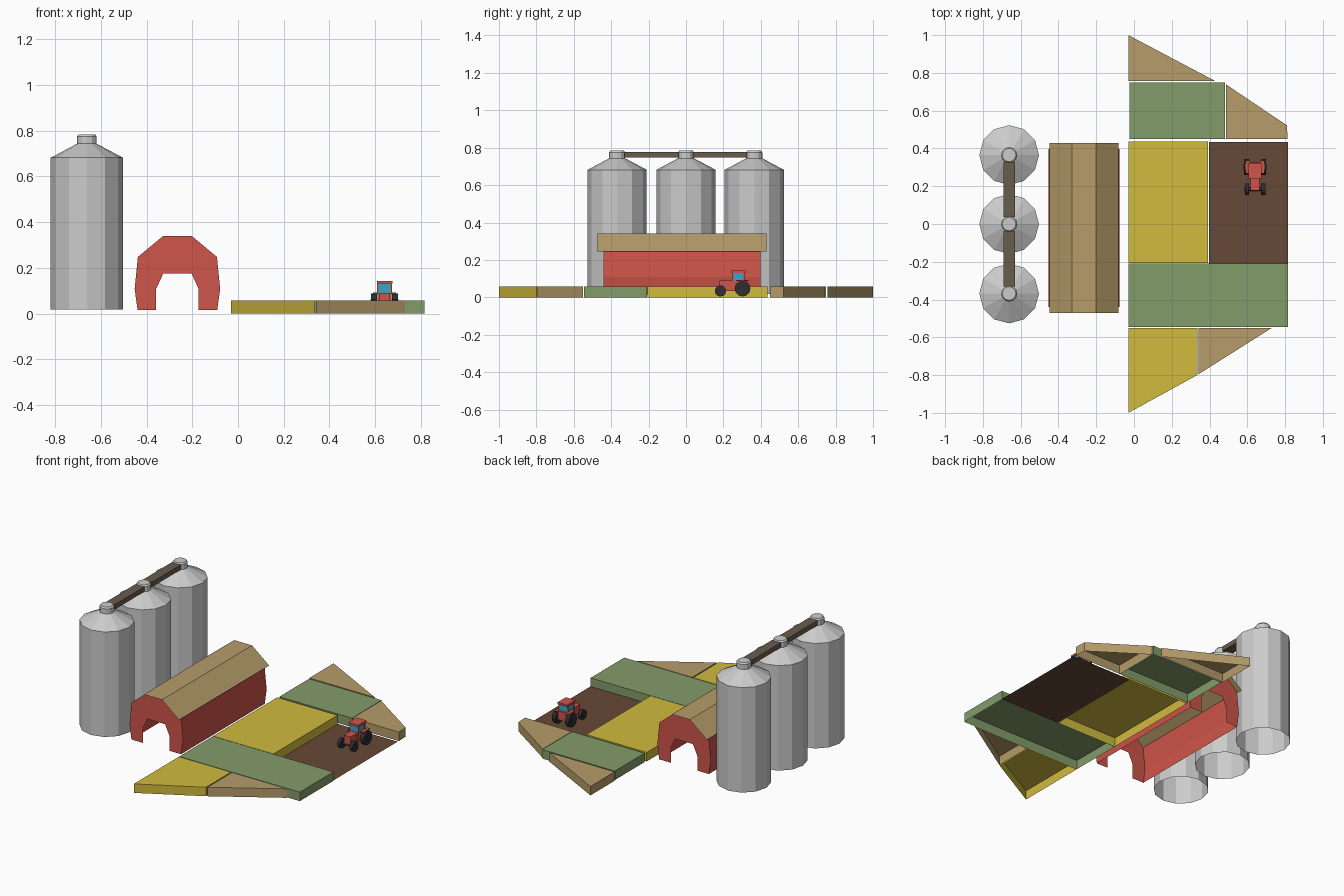
import bpy, bmesh, math
from mathutils import Matrix

if "Cube" in bpy.data.objects:
    bpy.data.objects.remove(bpy.data.objects["Cube"])

def material(name, r, g, b):
    m = bpy.data.materials.new(name)
    m.diffuse_color = [(c / 255) ** 2.2 for c in (r, g, b)] + [1]
    m.use_nodes = True
    m.node_tree.nodes["Principled BSDF"].inputs["Base Color"].default_value = m.diffuse_color
    return m

RED = material("red", 205, 85, 75)
TAN = material("tan", 180, 155, 105)
GREEN = material("green", 130, 155, 105)
YELLOW = material("yellow", 208, 185, 65)
SOIL = material("soil", 102, 74, 58)
DARK = material("dark", 50, 50, 52)
GLASS = material("glass", 60, 165, 200)
PIPE = material("pipe", 105, 92, 78)

def finish(name, bm, mat=None):
    bmesh.ops.recalc_face_normals(bm, faces=bm.faces)
    me = bpy.data.meshes.new(name)
    bm.to_mesh(me)
    bm.free()
    if mat:
        me.materials.append(mat)
    ob = bpy.data.objects.new(name, me)
    bpy.context.collection.objects.link(ob)
    return ob

def box(name, x0, x1, y0, y1, z0, z1, mat):
    bm = bmesh.new()
    m = Matrix.Translation(((x0 + x1) / 2, (y0 + y1) / 2, (z0 + z1) / 2))
    bmesh.ops.create_cube(bm, size=1, matrix=m @ Matrix.Diagonal((x1 - x0, y1 - y0, z1 - z0, 1)))
    return finish(name, bm, mat)

def strip(bm, a, b, closed=False):
    n = len(a)
    for i in range(n if closed else n - 1):
        j = (i + 1) % n
        bm.faces.new((a[i], a[j], b[j], b[i]))

def panel(name, pts, mat):
    # Raised field patch: top and sides, open underneath
    bm = bmesh.new()
    low = [bm.verts.new((x, y, 0)) for x, y in pts]
    top = [bm.verts.new((x, y, 0.057)) for x, y in pts]
    strip(bm, low, top, True)
    bm.faces.new(top)
    return finish(name, bm, mat)

def rect(x0, x1, y0, y1):
    return [(x0, y0), (x1, y0), (x1, y1), (x0, y1)]

# Silos: twelve-sided, open at the bottom, with a capped cone roof
X = -0.661
for n, y in enumerate((-0.368, 0, 0.365)):
    bm = bmesh.new()
    prev = None
    for r, z in ((0.158, 0.017), (0.158, 0.682), (0.043, 0.743), (0.043, 0.775), (0.036, 0.784)):
        ring = [bm.verts.new((X + r * math.cos(k * math.pi / 6), y + r * math.sin(k * math.pi / 6), z))
                for k in range(12)]
        if prev:
            strip(bm, prev, ring, True)
        prev = ring
    bm.faces.new(prev)
    finish(f"silo_{n + 1}", bm)

# Conveyor joining the silo tops
for n, (y0, y1) in enumerate(((-0.33, -0.038), (0.038, 0.327))):
    box(f"conveyor_{n + 1}", X - 0.031, X + 0.031, y0, y1, 0.747, 0.778, PIPE)

# Barn: side walls and arched end walls, no floor
C = -0.265
right = [(0.174, 0.015), (0.187, 0.108), (0.173, 0.248)]
ridge = (0.062, 0.34)
arch = [(0.062, 0.175), (0.093, 0.108), (0.093, 0.015)]
bm = bmesh.new()
half = right + [ridge]
outline = ([(C + x, z) for x, z in half] + [(C - x, z) for x, z in half[::-1]]
           + [(C - x, z) for x, z in arch[::-1]] + [(C + x, z) for x, z in arch])
front, back = ([bm.verts.new((x, y, z)) for x, z in outline] for y in (-0.44, 0.398))
bm.faces.new(front)
bm.faces.new(back)
strip(bm, front[:3], back[:3])
strip(bm, front[5:8], back[5:8])
finish("barn_walls", bm, RED)

# Barn roof: three-sided sheet overhanging both ends
bm = bmesh.new()
roof = [(0.182, 0.246), (0.063, 0.342), (-0.063, 0.342), (-0.182, 0.246)]
a, b = ([bm.verts.new((C + x, y, z)) for x, z in roof] for y in (-0.472, 0.43))
strip(bm, a, b)
finish("barn_roof", bm, TAN)

# Fields
panel("field_tan_back", [(-0.03, 1.0), (-0.03, 0.757), (0.43, 0.757)], TAN)
panel("field_green_back", rect(-0.025, 0.483, 0.45, 0.748), GREEN)
panel("field_tan_side", [(0.486, 0.74), (0.486, 0.45), (0.813, 0.45), (0.81, 0.522)], TAN)
panel("field_yellow_middle", rect(-0.03, 0.393, -0.206, 0.436), YELLOW)
panel("field_green_front", rect(-0.03, 0.815, -0.545, -0.209), GREEN)
panel("field_yellow_front", [(-0.03, -1.0), (0.335, -0.8), (0.335, -0.55), (-0.03, -0.55)], YELLOW)
panel("field_tan_front", [(0.342, -0.795), (0.73, -0.55), (0.342, -0.55)], TAN)

# Ploughed soil is a flat sheet
bm = bmesh.new()
bm.faces.new([bm.verts.new((x, y, 0.003)) for x, y in rect(0.396, 0.815, -0.208, 0.434)])
finish("ploughed_soil", bm, SOIL)

# Tractor wheels and axles
T = 0.641
def cylinder(name, x, y, z, r, width, mat):
    bm = bmesh.new()
    bmesh.ops.create_cone(bm, cap_ends=True, segments=12, radius1=r, radius2=r, depth=width,
                          matrix=Matrix.Translation((x, y, z)) @ Matrix.Rotation(math.pi / 2, 4, 'Y'))
    return finish(name, bm, mat)

for label, y, r, off, w in (("rear", 0.302, 0.042, 0.046, 0.026), ("front", 0.184, 0.03, 0.043, 0.022)):
    for side, s in (("left", -1), ("right", 1)):
        cylinder(f"{label}_{side}_wheel", T + s * off, y, r + 0.004, r, w, DARK)
        cylinder(f"{label}_{side}_hub", T + s * (off + 0.002), y, r + 0.004, r * 0.4, w, DARK)
    cylinder(f"{label}_axle", T, y, r + 0.004, 0.008, 2 * off, DARK)

# Tractor body
box("tractor_hood", T - 0.024, T + 0.024, 0.178, 0.25, 0.035, 0.09, RED)
box("tractor_body", T - 0.03, T + 0.03, 0.243, 0.325, 0.035, 0.09, RED)
box("cab_glass", T - 0.029, T + 0.029, 0.248, 0.312, 0.09, 0.131, GLASS)
box("cab_roof", T - 0.034, T + 0.034, 0.24, 0.322, 0.131, 0.143, RED)
for n, (sx, y) in enumerate(((-1, 0.31), (1, 0.31), (-1, 0.25), (1, 0.25))):
    box(f"cab_post_{n + 1}", T + sx * 0.029 - 0.003, T + sx * 0.029 + 0.003, y - 0.004, y + 0.004,
        0.088, 0.132, RED)
for side, s in (("left", -1), ("right", 1)):
    xs = sorted((T + s * 0.029, T + s * 0.05))
    box(f"{side}_fender", *xs, 0.268, 0.335, 0.086, 0.092, RED)
